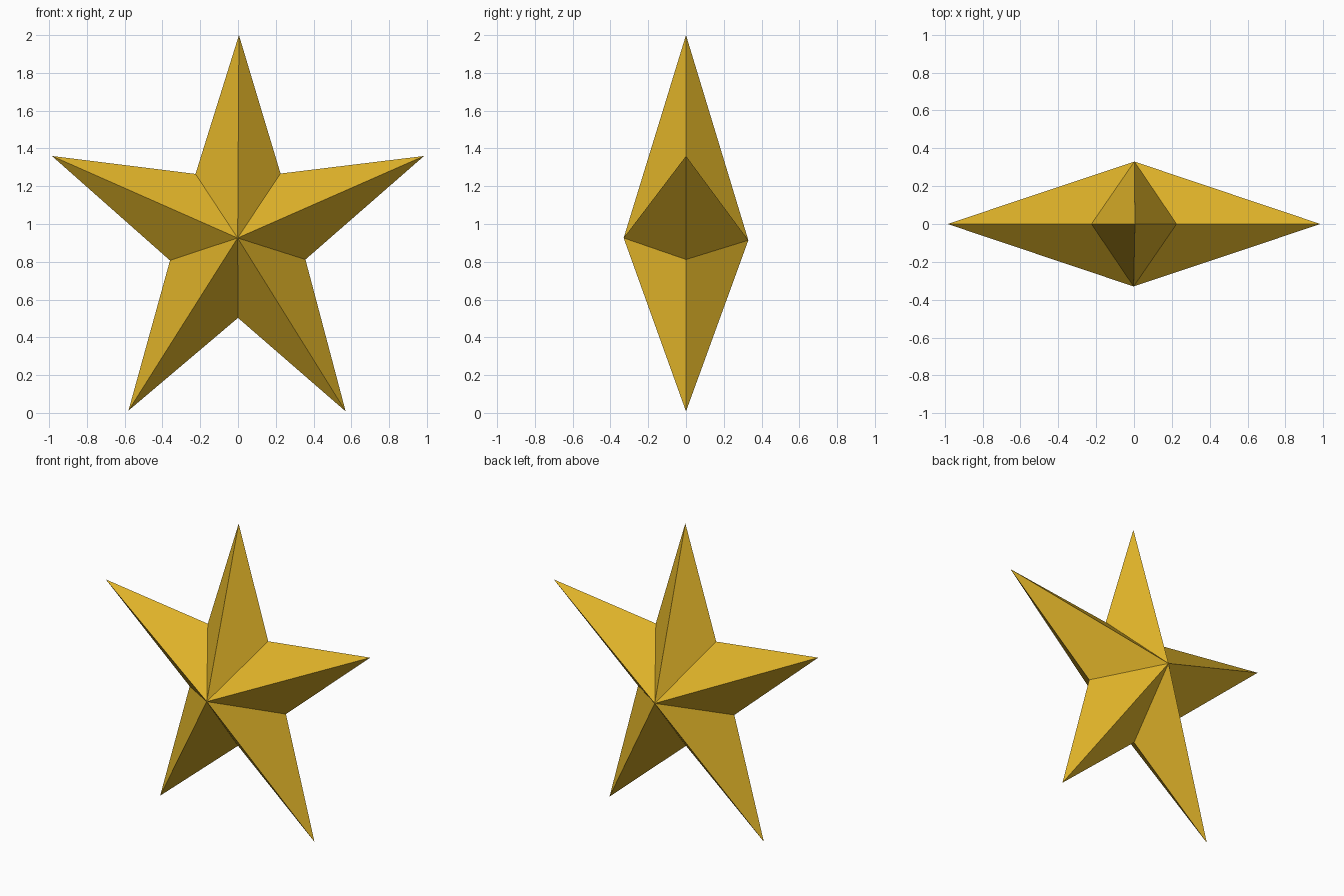
import bpy, bmesh

if "Cube" in bpy.data.objects:
    bpy.data.objects.remove(bpy.data.objects["Cube"])

# Gold material
gold = bpy.data.materials.new("gold")
gold.diffuse_color = (0.74, 0.45, 0.022, 1)
gold.use_nodes = True
gold.node_tree.nodes["Principled BSDF"].inputs["Base Color"].default_value = gold.diffuse_color

# Star outline in the x-z plane, alternating tip and notch, clockwise from top
outline = [(0.005, 2.0), (0.225, 1.267), (0.985, 1.36), (0.357, 0.812),
           (0.57, 0.008), (0.0, 0.503), (-0.58, 0.012), (-0.36, 0.807),
           (-0.985, 1.36), (-0.225, 1.265)]

# Faceted star: the rim is fanned to a front and a back apex
bm = bmesh.new()
rim = [bm.verts.new((x, 0, z)) for x, z in outline]
front = bm.verts.new((-0.002, -0.33, 0.926))
back = bm.verts.new((0.002, 0.33, 0.914))
for a, b in zip(rim, rim[1:] + rim[:1]):
    bm.faces.new((front, b, a))
    bm.faces.new((back, a, b))
bmesh.ops.recalc_face_normals(bm, faces=bm.faces)

mesh = bpy.data.meshes.new("star")
bm.to_mesh(mesh)
bm.free()
mesh.materials.append(gold)
star = bpy.data.objects.new("star", mesh)
bpy.context.collection.objects.link(star)
